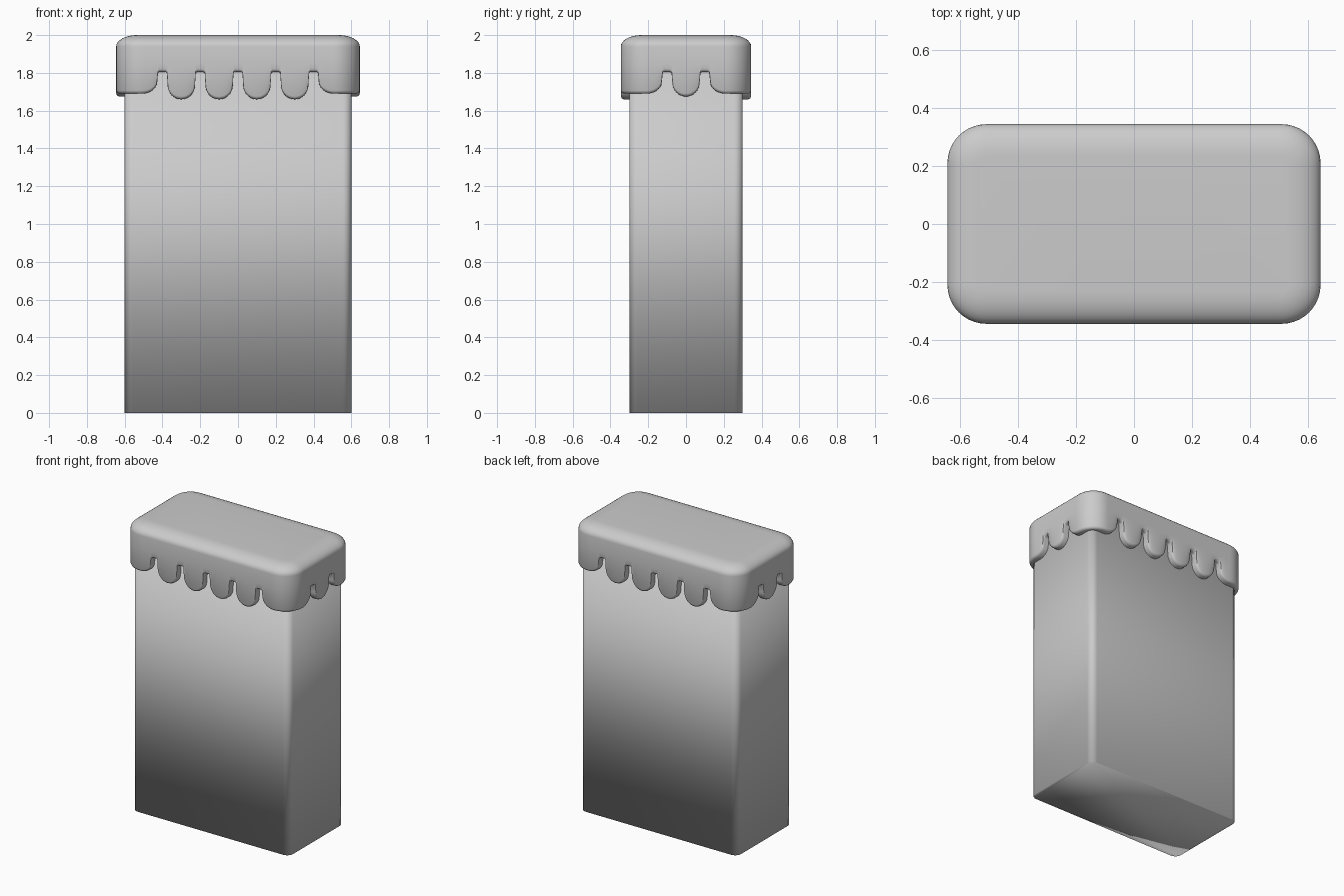
import bpy, bmesh, math
from mathutils import Vector

if "Cube" in bpy.data.objects:
    bpy.data.objects.remove(bpy.data.objects["Cube"])

HX, HY, R = 0.645, 0.345, 0.135      # cap half sizes and plan corner radius
NOTCH_TOP, CORNER_Z = 1.805, 1.69


def make_object(name, bm):
    bmesh.ops.recalc_face_normals(bm, faces=bm.faces)
    me = bpy.data.meshes.new(name)
    bm.to_mesh(me)
    bm.free()
    ob = bpy.data.objects.new(name, me)
    bpy.context.collection.objects.link(ob)
    for p in me.polygons:
        p.use_smooth = True
    return ob


# Body: tall box with rounded upright edges
bm = bmesh.new()
bmesh.ops.create_cube(bm, size=1)
for v in bm.verts:
    v.co = Vector((v.co.x * 1.2, v.co.y * 0.6, (v.co.z + 0.5) * 1.9))
uprights = [e for e in bm.edges if abs(e.verts[0].co.z - e.verts[1].co.z) > 1]
bmesh.ops.bevel(bm, geom=uprights, offset=0.045, segments=5, profile=0.5, affect='EDGES')
make_object("body", bm)


# Lower edge of one cap side: (distance along side, height)
def scallops(half, notches, tab_z):
    w = 0.0275
    pts = []
    n = 10
    end = notches[0] - w
    for i in range(n + 1):                       # corner flap curve
        a = math.pi / 2 * i / n
        pts.append((-half + (half + end) * math.sin(a),
                    CORNER_Z + 0.065 * (1 - math.cos(a))))
    for k, c in enumerate(notches):
        pts += [(c - 0.024, 1.797), (c - 0.017, NOTCH_TOP),
                (c + 0.017, NOTCH_TOP), (c + 0.024, 1.797)]
        if k < len(notches) - 1:                 # rounded tab
            mid = (c + notches[k + 1]) / 2
            hw = (notches[k + 1] - c) / 2 - w
            for i in range(17):
                a = math.pi * i / 16
                pts.append((mid - hw * math.cos(a), tab_z + 0.075 * (1 - math.sin(a))))
    for i in range(n, -1, -1):
        a = math.pi / 2 * i / n
        pts.append((half - (half + end) * math.sin(a),
                    CORNER_Z + 0.065 * (1 - math.cos(a))))
    return pts


# Plan outline as columns: position, outward normal, lower edge height
long_side = scallops(HX - R, [-0.4, -0.2, 0, 0.2, 0.4], 1.66)
short_side = scallops(HY - R, [-0.1, 0.1], 1.675)
columns = []
for k in range(4):
    ang = math.pi / 2 * k
    t = Vector((math.cos(ang), math.sin(ang), 0))
    nrm = Vector((t.y, -t.x, 0))
    pts, half, out = ((long_side, HX, HY), (short_side, HY, HX))[k % 2]
    for s, z in pts:
        columns.append((t * s + nrm * out, nrm, z))
    centre = t * (half - R) + nrm * (out - R)
    for i in range(1, 10):
        a = math.pi / 2 * i / 10
        d = nrm * math.cos(a) + t * math.sin(a)
        columns.append((centre + d * R, d, CORNER_Z))

# Cap: rounded lip, skirt wall and softened top
bm = bmesh.new()
rings = []
for p, nrm, z in columns:
    section = [(0.06, z), (0.016, z), (0.005, z + 0.005), (0, z + 0.016), (0, 1.85)]
    for i in range(9):
        a = math.pi / 2 * i / 8
        section.append((0.11 * (1 - math.cos(a)), 1.94 + 0.06 * math.sin(a)))
    rings.append([bm.verts.new((p.x - nrm.x * d, p.y - nrm.y * d, h)) for d, h in section])
for i, a in enumerate(rings):
    b = rings[(i + 1) % len(rings)]
    for j in range(len(a) - 1):
        bm.faces.new((a[j], b[j], b[j + 1], a[j + 1]))
bm.faces.new([r[-1] for r in rings])
cap = make_object("scalloped_cap", bm)
bpy.context.view_layer.objects.active = cap
cap.select_set(True)
bpy.ops.object.shade_smooth_by_angle(angle=math.radians(50))
